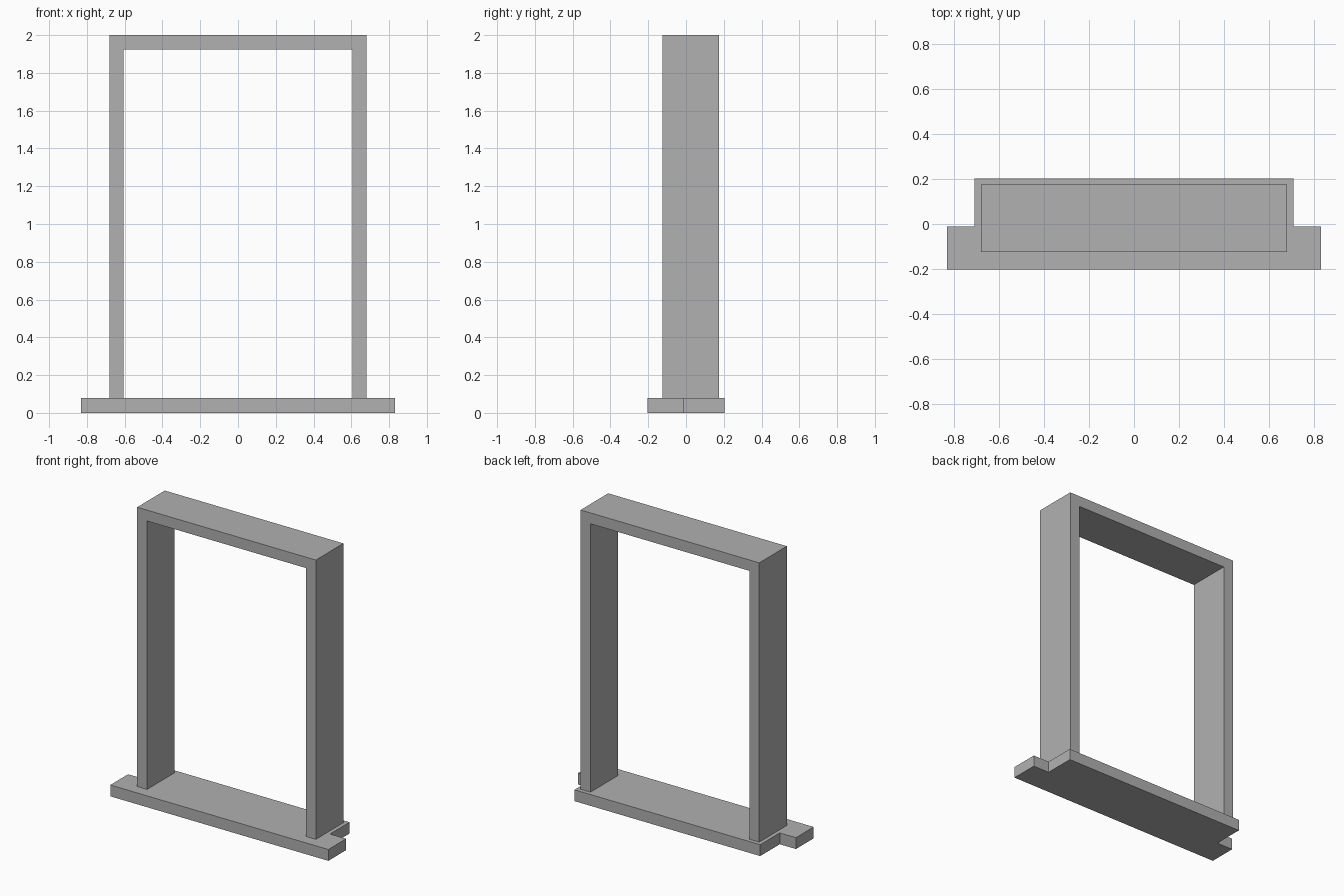
import bpy
import bmesh

cube = bpy.data.objects.get("Cube")
if cube:
    bpy.data.objects.remove(cube, do_unlink=True)

# Single plain grey
grey = bpy.data.materials.new("plain_grey")
grey.use_nodes = True
colour = (0.44, 0.44, 0.44, 1)
grey.diffuse_color = colour
grey.node_tree.nodes["Principled BSDF"].inputs["Base Color"].default_value = colour


def extruded(name, half_profile, to_point, offset):
    """Mirror a half profile across x, then extrude it along an offset."""
    outline = half_profile + [(-x, v) for x, v in reversed(half_profile)]
    bm = bmesh.new()
    face = bm.faces.new([bm.verts.new(to_point(x, v)) for x, v in outline])
    grown = bmesh.ops.extrude_face_region(bm, geom=[face])["geom"]
    moved = [g for g in grown if isinstance(g, bmesh.types.BMVert)]
    bmesh.ops.translate(bm, verts=moved, vec=offset)
    bmesh.ops.recalc_face_normals(bm, faces=bm.faces)
    mesh = bpy.data.meshes.new(name)
    bm.to_mesh(mesh)
    bm.free()
    mesh.materials.append(grey)
    obj = bpy.data.objects.new(name, mesh)
    bpy.context.collection.objects.link(obj)
    return obj


SILL_TOP = 0.078
FRONT, BACK = -0.125, 0.175

# Sill board: wide front nosing, narrower back between the walls
extruded("sill",
         [(0.83, -0.203), (0.83, -0.01), (0.707, -0.01), (0.707, 0.203)],
         lambda x, y: (x, y, 0), (0, 0, SILL_TOP))

# Jambs and head: one upside-down U standing on the sill
extruded("jambs_and_head",
         [(0.605, 1.925), (0.605, SILL_TOP), (0.68, SILL_TOP), (0.68, 2.0)],
         lambda x, z: (x, FRONT, z), (0, BACK - FRONT, 0))
